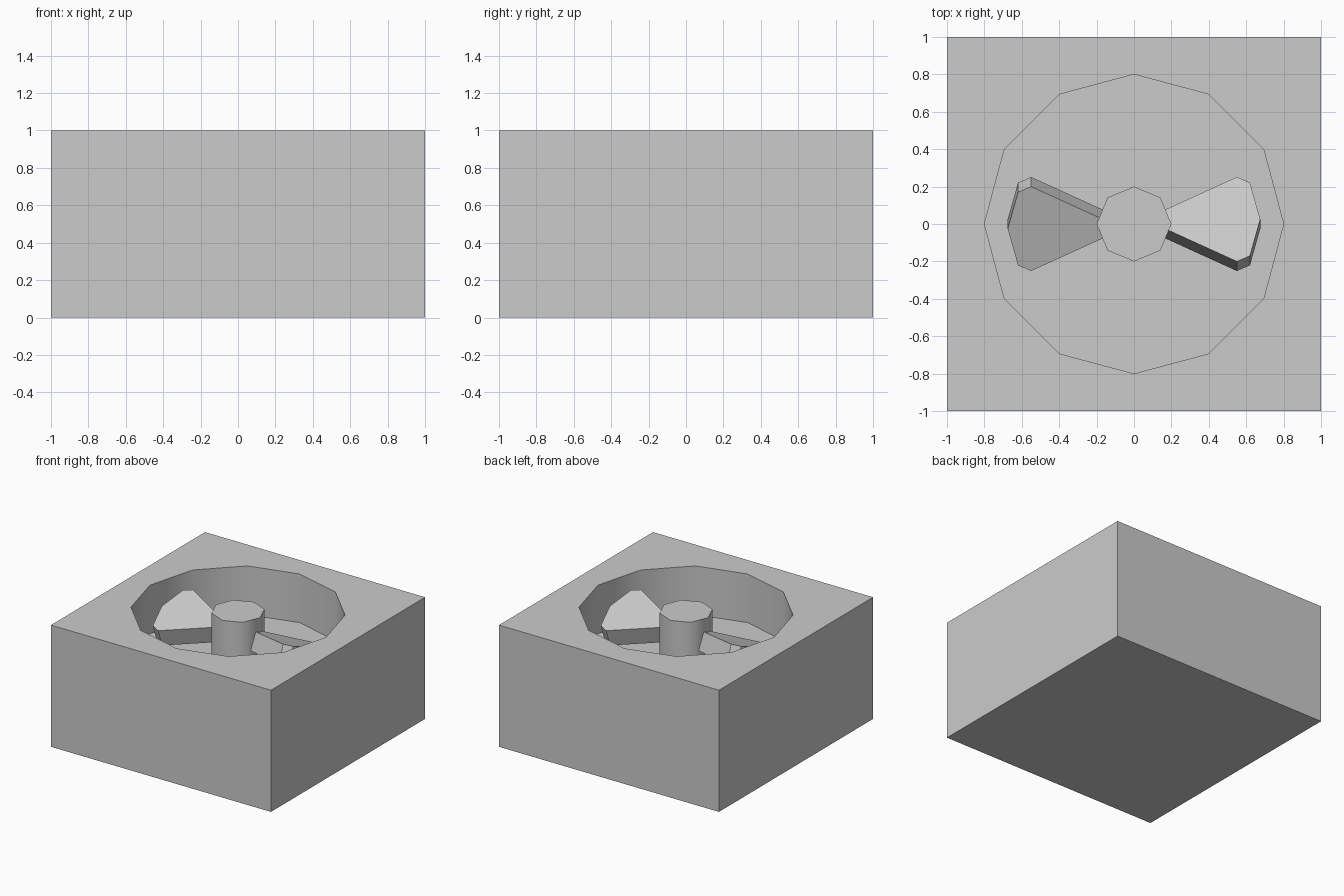
import bpy, math

if "Cube" in bpy.data.objects:
    bpy.data.objects.remove(bpy.data.objects["Cube"])

C = bpy.context


def smooth(ob, degrees):
    bpy.ops.object.select_all(action='DESELECT')
    ob.select_set(True)
    C.view_layer.objects.active = ob
    bpy.ops.object.shade_smooth_by_angle(angle=math.radians(degrees))


def cylinder(name, sides, radius, z0, z1):
    bpy.ops.mesh.primitive_cylinder_add(vertices=sides, radius=radius, depth=z1 - z0,
                                        location=(0, 0, (z0 + z1) / 2))
    C.object.name = name
    return C.object


def prism(name, outline, thickness):
    n = len(outline)
    verts = [(x, y, z) for z in (-thickness / 2, thickness / 2) for x, y in outline]
    faces = [tuple(range(n))[::-1], tuple(range(n, 2 * n))]
    faces += [(i, (i + 1) % n, n + (i + 1) % n, n + i) for i in range(n)]
    mesh = bpy.data.meshes.new(name)
    mesh.from_pydata(verts, [], faces)
    ob = bpy.data.objects.new(name, mesh)
    C.collection.objects.link(ob)
    return ob


# Housing: block with a twelve-sided pocket sunk into the top
bpy.ops.mesh.primitive_cube_add(size=1, location=(0, 0, 0.5))
housing = C.object
housing.name = "fan_housing"
housing.scale = (2, 2, 1)
bpy.ops.object.transform_apply(location=False, rotation=False, scale=True)
cutter = cylinder("pocket_cutter", 12, 0.8, 0.6, 1.4)
cut = housing.modifiers.new("pocket", 'BOOLEAN')
cut.operation, cut.object, cut.solver = 'DIFFERENCE', cutter, 'EXACT'
C.view_layer.objects.active = housing
bpy.ops.object.modifier_apply(modifier=cut.name)
bpy.data.objects.remove(cutter)
smooth(housing, 40)

# Hub: eight-sided post rising from the pocket floor to the rim
smooth(cylinder("fan_hub", 8, 0.2, 0.6, 1.0), 46)

# Blades: pitched wedges with chamfered tips, on opposite sides of the hub
half = [(0.1, 0.022), (0.55, 0.24), (0.62, 0.208)]
outline = [(x, -y) for x, y in half] + [(0.675, 0)] + half[::-1]
for i in range(2):
    blade = prism(f"fan_blade_{i + 1}", outline, 0.15)
    blade.location.z = 0.8
    blade.rotation_euler = (math.radians(-20), 0, math.pi * i)
    smooth(blade, 40)
